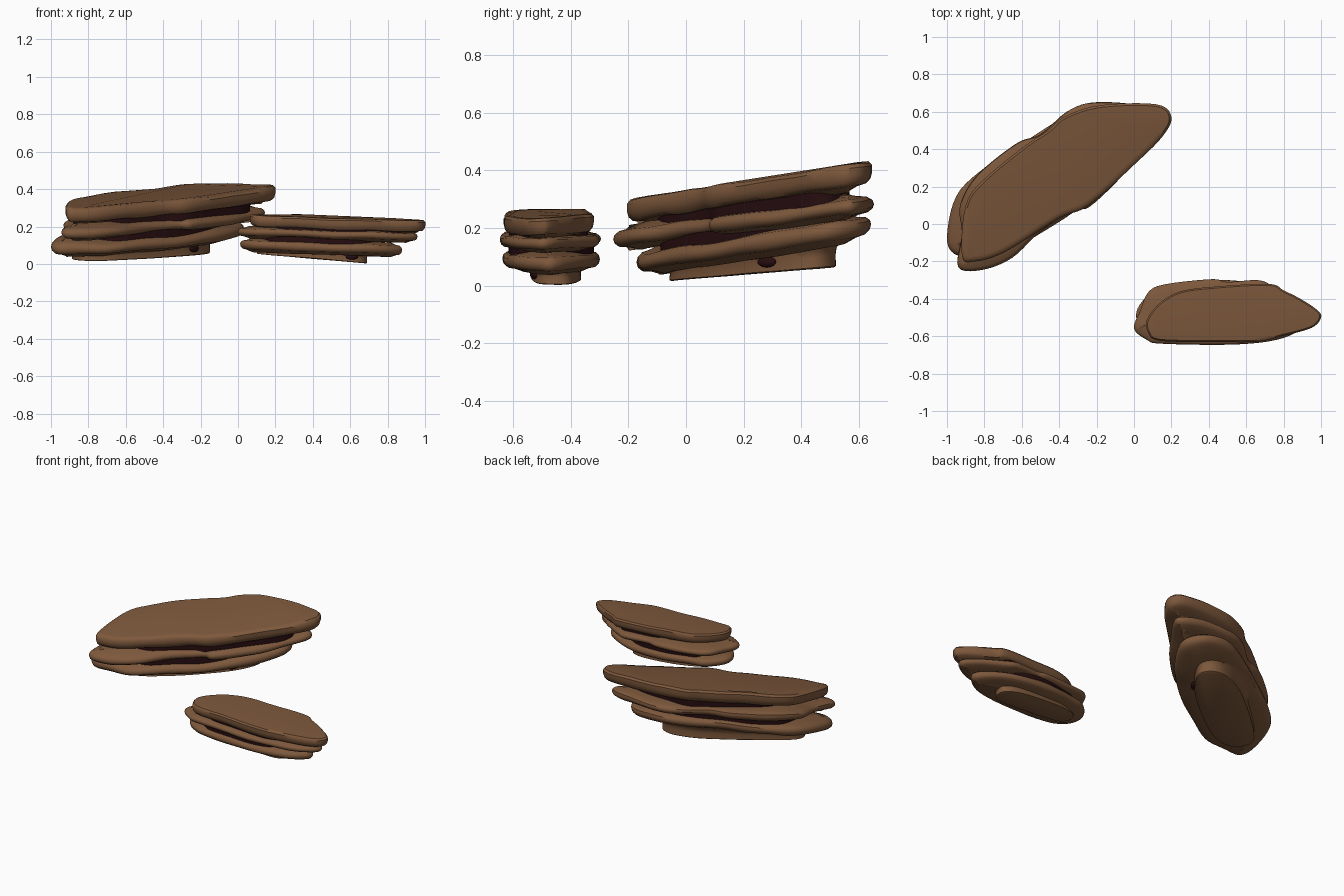
import bpy, bmesh, math
from mathutils import Vector, noise

if "Cube" in bpy.data.objects:
    bpy.data.objects.remove(bpy.data.objects["Cube"])


def material(name, rgb):
    m = bpy.data.materials.new(name)
    m.diffuse_color = (*rgb, 1)
    m.use_nodes = True
    m.node_tree.nodes["Principled BSDF"].inputs["Base Color"].default_value = m.diffuse_color
    return m


BROWN = material("brown_rock", (0.205, 0.098, 0.045))
DARK = material("dark_crevice", (0.02, 0.004, 0.005))


def smooth_loop(pts, n=5):
    """Closed Catmull-Rom curve through the outline points."""
    p = [Vector(q) for q in pts]
    out = []
    for i in range(len(p)):
        a, b, c, d = p[i - 1], p[i], p[(i + 1) % len(p)], p[(i + 2) % len(p)]
        for k in range(n):
            t = k / n
            out.append(0.5 * (2 * b + (c - a) * t + (2 * a - 5 * b + 4 * c - d) * t * t
                              + (3 * b - a - 3 * c + d) * t ** 3))
    return out


def shrink(pts, along, across, angle):
    """Scale an outline about its middle, along and across its long axis."""
    c = sum((Vector(p) for p in pts), Vector((0, 0))) / len(pts)
    u = Vector((math.cos(angle), math.sin(angle)))
    v = Vector((-u.y, u.x))
    return [c + u * (Vector(p) - c).dot(u) * along + v * (Vector(p) - c).dot(v) * across for p in pts]


def slab(name, pts, bottom, top, profile, mat, wobble=0.006):
    """Stack rings (inset, height 0..1) between two tilted planes (a, b, c): z = a + bx + cy."""
    loop = smooth_loop(pts)
    n = len(loop)
    area = sum(loop[i - 1].cross(loop[i]) for i in range(n))
    sign = 1 if area > 0 else -1
    bm = bmesh.new()
    rings = []
    for inset, h in profile:
        ring = []
        for i, p in enumerate(loop):
            t = (loop[(i + 2) % n] - loop[i - 2]).normalized()
            q = p + Vector((-t.y, t.x)) * sign * inset
            lo, hi = (pl[0] + pl[1] * q.x + pl[2] * q.y for pl in (bottom, top))
            w = noise.noise(Vector((p.x * 5, p.y * 5, top[0] * 30 + h * 0.8)))
            ring.append(bm.verts.new((q.x, q.y, max(0, lo + (hi - lo) * h + w * wobble))))
        rings.append(ring)
    for r, s in zip(rings, rings[1:]):
        for i in range(n):
            bm.faces.new((r[i - 1], r[i], s[i], s[i - 1]))
    bm.faces.new(rings[0])
    bm.faces.new(rings[-1])
    bmesh.ops.recalc_face_normals(bm, faces=bm.faces)
    for f in bm.faces:
        f.smooth = True
    for e in bm.edges:
        if len(e.link_faces) == 2 and e.calc_face_angle(0) > math.radians(40):
            e.smooth = False
    me = bpy.data.meshes.new(name)
    bm.to_mesh(me)
    bm.free()
    me.materials.append(mat)
    bpy.context.collection.objects.link(bpy.data.objects.new(name, me))


def pebble(name, loc, size, rot):
    """Small dark hollow on the foot of a stack."""
    bpy.ops.mesh.primitive_uv_sphere_add(segments=20, ring_count=12, location=loc, rotation=(0, 0, rot))
    o = bpy.context.object
    o.name = name
    o.scale = size
    o.data.materials.append(DARK)
    bpy.ops.object.shade_smooth()


def shift(plane, d):
    return (plane[0] + d, plane[1], plane[2])


def stack(tag, s, outlines, mids, thick, foot_plane, angle):
    """Top, middle and lower shelf, a narrow foot and dark cores in the two gaps."""
    shelf = [(0.09, -0.25), (0.05, -0.02), (0.02, 0.06), (0.005, 0.26), (0, 0.5), (0.004, 0.74),
             (0.02, 0.94), (0.05, 1.02), (0.09, 1.25)]
    cap = [(0.09, -0.25), (0.05, -0.03), (0.02, 0.03), (0.006, 0.22), (0, 0.5), (0, 0.82), (0.012, 0.98),
           (0.03, 1)]
    foot = [(0.01, 0), (0.002, 0.05), (0.004, 0.4), (0, 0.65), (-0.02, 0.85), (-0.06, 1)]
    sized = lambda pr: [(i * s, h) for i, h in pr]
    names = ("top_shelf", "middle_shelf", "lower_shelf")
    for nm, pts, mid, t, pr in zip(names, outlines, mids, thick, (cap, shelf, shelf)):
        slab(f"{tag}_{nm}", pts, shift(mid, -t / 2), shift(mid, t / 2), sized(pr), BROWN, 0.009 * s)
    slab(f"{tag}_foot", outlines[3], foot_plane, shift(mids[2], -thick[2] * 0.3), sized(foot), BROWN, 0.003)
    # dark crevices, hidden towards the ends of the stack
    for k, nm in enumerate(("upper_crevice", "lower_crevice")):
        slab(f"{tag}_{nm}", shrink(outlines[2 * k], 0.76, 0.88, angle), mids[k + 1], mids[k],
             [(0, 0), (0, 1)], DARK, 0)


# large stack: outlines of top, middle, lower shelf and foot
large = [
    [(-.92, -.17), (-.9, .1), (-.8, .24), (-.58, .42), (-.46, .5), (-.37, .575), (-.18, .635), (.12, .64),
     (.2, .57), (.15, .465), (.01, .325), (-.24, .1), (-.4, .03), (-.69, -.15), (-.85, -.2)],
    [(-.94, -.23), (-.92, -.05), (-.93, .1), (-.84, .26), (-.63, .43), (-.5, .48), (-.36, .6), (-.22, .65),
     (0, .64), (.12, .6), (.14, .54), (.06, .42), (-.06, .26), (-.24, .09), (-.32, .08), (-.5, -.04),
     (-.65, -.18), (-.81, -.245)],
    [(-1, -.07), (-.95, .15), (-.8, .3), (-.6, .43), (-.36, .58), (-.2, .64), (-.05, .62), (.03, .52),
     (0, .4), (-.12, .24), (-.3, .08), (-.5, -.05), (-.68, -.15), (-.85, -.17), (-.96, -.16)],
    [(-.86, -.03), (-.88, .08), (-.7, .26), (-.45, .45), (-.28, .52), (-.18, .5), (-.15, .42), (-.25, .27),
     (-.45, .1), (-.65, -.03), (-.78, -.06)],
]
stack("large", 1, large,
      [(.294, .005, .155), (.195, 0, .137), (.105, 0, .16)], (.08, .06, .068), (.02, 0, .085),
      math.radians(35))
pebble("large_hollow", (-.235, .28, .082), (.038, .016, .019), math.radians(55))

# small stack
small = [
    [(.07, -.51), (.14, -.42), (.25, -.36), (.43, -.335), (.72, -.32), (.8, -.355), (.89, -.4), (.98, -.46),
     (1, -.5), (.95, -.555), (.79, -.6), (.65, -.63), (.43, -.63), (.14, -.625), (.075, -.58)],
    [(0, -.56), (.03, -.47), (.08, -.36), (.18, -.32), (.42, -.295), (.5, -.31), (.66, -.3), (.74, -.33),
     (.88, -.41), (.96, -.49), (.9, -.56), (.76, -.62), (.52, -.645), (.15, -.64), (.07, -.62)],
    [(.02, -.53), (.02, -.45), (.1, -.36), (.2, -.33), (.4, -.3), (.6, -.31), (.75, -.36), (.87, -.45),
     (.85, -.52), (.72, -.6), (.5, -.63), (.2, -.635), (.08, -.6)],
    [(.1, -.47), (.14, -.41), (.3, -.37), (.55, -.365), (.67, -.4), (.69, -.46), (.64, -.52), (.45, -.54),
     (.2, -.54), (.12, -.52)],
]
stack("small", 0.7, small,
      [(.258, -.036, .04), (.178, -.03, .01), (.109, -.033, .01)], (.062, .042, .05), (.064, -.09, 0), 0)
pebble("small_hollow", (.61, -.525, .037), (.034, .012, .014), math.radians(15))
